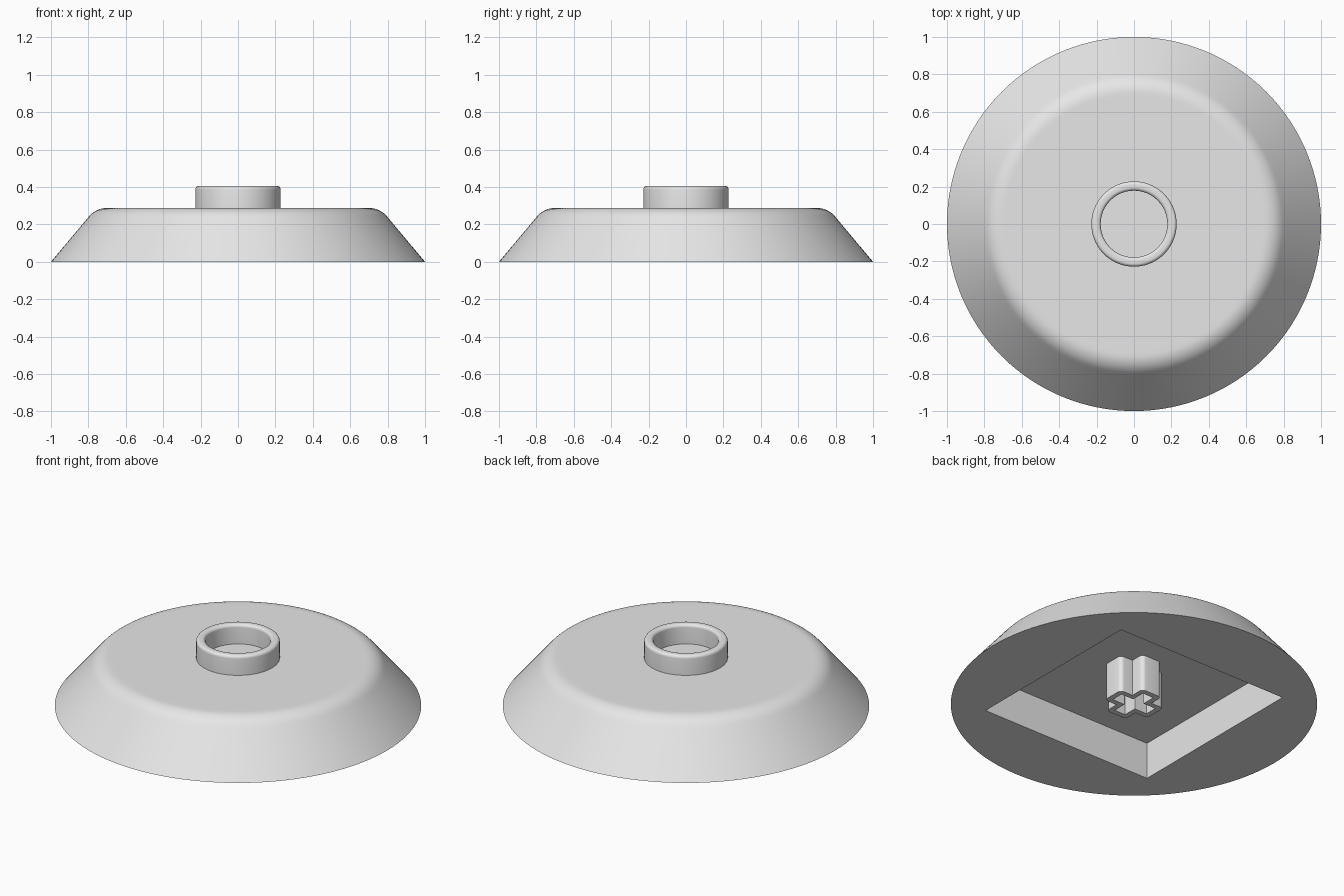
import bpy, bmesh
from math import sin, cos, tan, pi, radians
from mathutils import Matrix, Vector

cube = bpy.data.objects.get("Cube")
if cube:
    bpy.data.objects.remove(cube, do_unlink=True)

grey = bpy.data.materials.new("plain grey")
grey.use_nodes = True
grey.diffuse_color = (0.8, 0.8, 0.8, 1)
grey.node_tree.nodes["Principled BSDF"].inputs["Base Color"].default_value = (0.8, 0.8, 0.8, 1)

SEGMENTS = 128
TOP = 0.288         # height of the flat top
CAVITY = 0.22       # depth of the square cavity


def select(obj):
    bpy.ops.object.select_all(action='DESELECT')
    obj.select_set(True)
    bpy.context.view_layer.objects.active = obj


def finish(obj):
    select(obj)
    bpy.ops.object.shade_smooth_by_angle(angle=radians(30))


def arc(cx, cy, r, start, end, steps):
    return [(cx + r * cos(radians(start + (end - start) * i / steps)),
             cy + r * sin(radians(start + (end - start) * i / steps)))
            for i in range(steps + 1)]


def lathe(name, profile, closed=False):
    """Revolve a radius/height profile; an open one gets flat caps."""
    bm = bmesh.new()
    rings = [[bm.verts.new((r * cos(2 * pi * i / SEGMENTS), r * sin(2 * pi * i / SEGMENTS), z))
              for i in range(SEGMENTS)] for r, z in profile]
    pairs = list(zip(rings, rings[1:]))
    if closed:
        pairs.append((rings[-1], rings[0]))
    else:
        bm.faces.new(rings[0])
        bm.faces.new(rings[-1])
    for a, b in pairs:
        for i in range(SEGMENTS):
            j = (i + 1) % SEGMENTS
            bm.faces.new((a[i], a[j], b[j], b[i]))
    bmesh.ops.recalc_face_normals(bm, faces=bm.faces)
    mesh = bpy.data.meshes.new(name)
    bm.to_mesh(mesh)
    bm.free()
    mesh.materials.append(grey)
    obj = bpy.data.objects.new(name, mesh)
    bpy.context.collection.objects.link(obj)
    return obj


# Conical body with a rounded shoulder
slope = radians(50)
fillet = 0.125
edge_r = 1 - TOP / tan(slope)
shoulder = arc(edge_r - fillet * tan(slope / 2), TOP - fillet, fillet, 40, 90, 8)
r0, z0 = shoulder[0]
body = lathe("body", [(1, 0), (r0 + 0.02 * cos(slope), z0 - 0.02 * sin(slope))]
             + shoulder + [(shoulder[-1][0] - 0.02, TOP)])

# Square cavity cut up into the underside
bpy.ops.mesh.primitive_cube_add(size=1)
cutter = bpy.context.object
cutter.name = "cavity_cutter"
cutter.hide_render = True
cutter.scale = (1.15, 1.15, CAVITY * 2)
cutter.data.materials.append(grey)
cut = body.modifiers.new("cavity", 'BOOLEAN')
cut.operation = 'DIFFERENCE'
cut.solver = 'EXACT'
cut.object = cutter
select(body)
bpy.ops.object.modifier_apply(modifier=cut.name)
bpy.data.objects.remove(cutter, do_unlink=True)
finish(body)

# Raised collar with rounded rim, open in the middle
outer, inner, rim, soft = 0.228, 0.178, 0.405, 0.018
collar = lathe("collar", [(outer, TOP - 0.01)]
               + arc(outer - soft, rim - soft, soft, 0, 90, 6)
               + arc(inner + soft, rim - soft, soft, 90, 180, 6)
               + [(inner, TOP - 0.01)], closed=True)
finish(collar)


def cross(length, width, r):
    """Outline of a plus sign with rounded arm corners."""
    quarter = [(width, width)]
    if r:
        quarter = (arc(length - r, width - r, r, 0, 90, 6) + quarter
                   + arc(width - r, length - r, r, 0, 90, 6))
    else:
        quarter = [(length, width)] + quarter + [(width, length)]
    return [Matrix.Rotation(k * pi / 2, 2) @ Vector(p) for k in range(4) for p in quarter]


# Cross-shaped socket stem hanging inside the cavity
height = CAVITY + 0.01
curve = bpy.data.curves.new("socket_stem", 'CURVE')
curve.dimensions = '2D'
curve.fill_mode = 'BOTH'
curve.extrude = height / 2
for outline in (cross(0.152, 0.068, 0.025), cross(0.12, 0.037, 0)):
    spline = curve.splines.new('POLY')
    spline.points.add(len(outline) - 1)
    spline.use_cyclic_u = True
    for point, (x, y) in zip(spline.points, outline):
        point.co = (x, y, 0, 1)
curve.materials.append(grey)
stem = bpy.data.objects.new("socket_stem", curve)
stem.location.z = height / 2
bpy.context.collection.objects.link(stem)
select(stem)
bpy.ops.object.convert(target='MESH')
finish(bpy.context.object)
